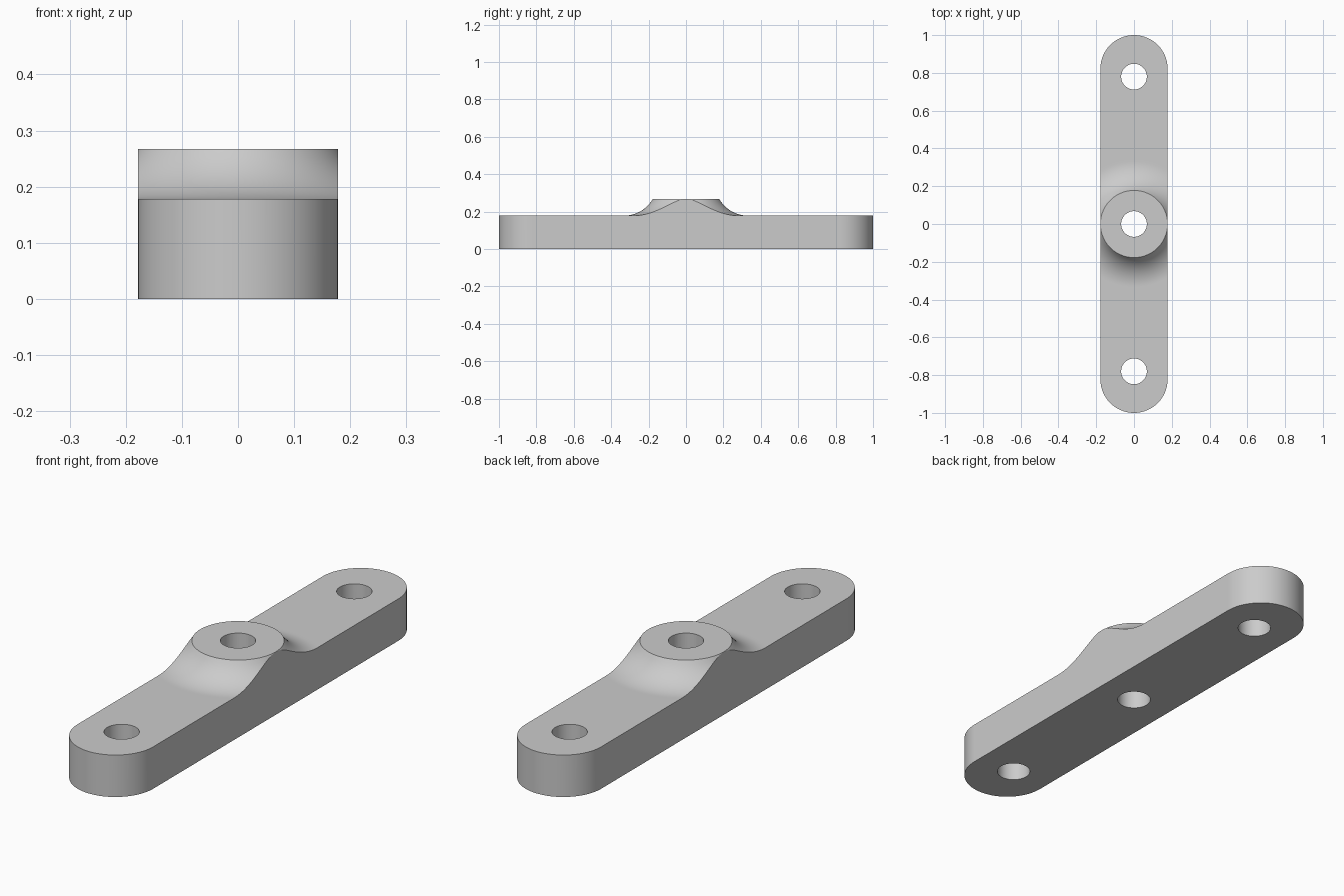
import bpy, bmesh
from math import pi, sin, cos, sqrt

if "Cube" in bpy.data.objects:
    bpy.data.objects.remove(bpy.data.objects["Cube"])

W = 0.178          # half width of the bar, also its thickness
TOP = 0.267        # height of the raised boss
FILLET = 0.178     # radius of the concave fillet
HOLE = 0.068       # bolt hole radius
HOLE_Y = 0.78      # end hole position

grey = bpy.data.materials.new("plain grey")
grey.use_nodes = True
colour = (0.6, 0.6, 0.6, 1)
grey.diffuse_color = colour
grey.node_tree.nodes["Principled BSDF"].inputs["Base Color"].default_value = colour


def make_object(name, bm):
    bmesh.ops.recalc_face_normals(bm, faces=bm.faces)
    mesh = bpy.data.meshes.new(name)
    bm.to_mesh(mesh)
    bm.free()
    mesh.materials.append(grey)
    obj = bpy.data.objects.new(name, mesh)
    bpy.context.collection.objects.link(obj)
    return obj


def prism(name, outline, z0, z1):
    bm = bmesh.new()
    face = bm.faces.new([bm.verts.new((x, y, z0)) for x, y in outline])
    up = bmesh.ops.extrude_face_region(bm, geom=[face])["geom"]
    bmesh.ops.translate(bm, vec=(0, 0, z1 - z0),
                        verts=[v for v in up if isinstance(v, bmesh.types.BMVert)])
    return make_object(name, bm)


def lathe(name, profile, steps):
    bm = bmesh.new()
    verts = [bm.verts.new((r, 0, z)) for r, z in profile]
    edges = [bm.edges.new(pair) for pair in zip(verts, verts[1:])]
    bmesh.ops.spin(bm, geom=verts + edges, cent=(0, 0, 0), axis=(0, 0, 1),
                   angle=2 * pi, steps=steps)
    bmesh.ops.remove_doubles(bm, verts=bm.verts, dist=1e-5)
    return make_object(name, bm)


def combine(target, cutter, operation):
    cutter.hide_render = True
    mod = target.modifiers.new(operation.lower(), "BOOLEAN")
    mod.operation, mod.solver, mod.object = operation, "EXACT", cutter
    bpy.ops.object.modifier_apply(modifier=mod.name)
    bpy.data.objects.remove(cutter)


# Bar with rounded ends
SEG = 48
arc = [(W * cos(pi * i / SEG), 1 - W + W * sin(pi * i / SEG)) for i in range(SEG + 1)]
bar = prism("mounting_bar", arc + [(-x, -y) for x, y in arc], 0, 0.4)
bpy.ops.object.select_all(action="DESELECT")
bpy.context.view_layer.objects.active = bar
bar.select_set(True)

# Upper envelope: flat boss, concave fillet, flat arms
rim = W - 0.0003
drop = TOP - W
run = sqrt(FILLET ** 2 - (FILLET - drop) ** 2)
foot = rim + run
profile = [(0, TOP)]
for i in range(17):
    r = rim + run * i / 16
    profile.append((r, W + FILLET - sqrt(FILLET ** 2 - (foot - r) ** 2)))
profile += [(foot + 0.01, W), (1.3, W), (1.3, -0.2), (0, -0.2)]
combine(bar, lathe("envelope", profile, 128), "INTERSECT")

# Three bolt holes
for y in (-HOLE_Y, 0, HOLE_Y):
    ring = [(HOLE * cos(2 * pi * i / SEG), y + HOLE * sin(2 * pi * i / SEG))
            for i in range(SEG)]
    combine(bar, prism("hole_cutter", ring, -0.1, 0.5), "DIFFERENCE")

# Smooth curves, crisp edges, clean flats
bpy.ops.object.shade_smooth_by_angle(angle=0.5)
weighted = bar.modifiers.new("weighted_normals", "WEIGHTED_NORMAL")
weighted.keep_sharp = True
